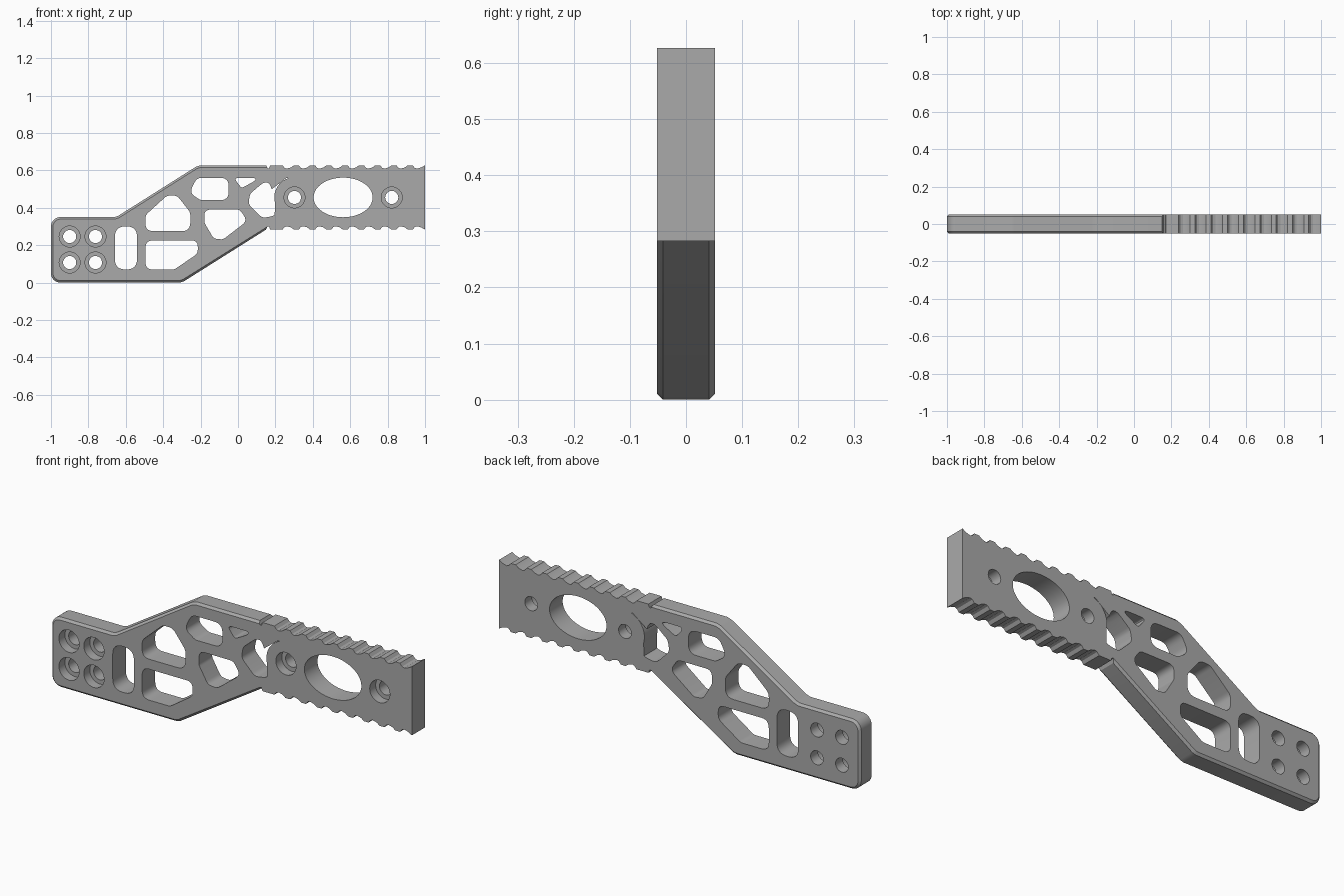
import bpy
import bmesh
from math import sin, cos, pi, tan
from mathutils import Vector

cube = bpy.data.objects.get("Cube")
if cube:
    bpy.data.objects.remove(cube, do_unlink=True)

HALF = 0.052                      # half of the plate thickness
TOP, MID = 0.627, 0.455           # grip top edge and grip centre line
LOW = 2 * MID - TOP
SEAM = 0.15                       # where the grip teeth begin

metal = bpy.data.materials.new("grey_metal")
metal.use_nodes = True
colour = (0.4, 0.4, 0.4, 1)
metal.diffuse_color = colour
metal.node_tree.nodes["Principled BSDF"].inputs["Base Color"].default_value = colour


def fillet(corners, radius, steps=6):
    """Round every corner of a polygon with a smooth blend."""
    points = [Vector(c) for c in corners]
    result = []
    for i, here in enumerate(points):
        before = points[i - 1] - here
        after = points[(i + 1) % len(points)] - here
        half_angle = before.angle(after) / 2
        reach = min(radius / tan(half_angle), before.length * 0.48, after.length * 0.48)
        start = here + before.normalized() * reach
        end = here + after.normalized() * reach
        for s in range(steps + 1):
            t = s / steps
            result.append(start * (1 - t) ** 2 + here * 2 * t * (1 - t) + end * t * t)
    return result


def ellipse(x, z, rx, rz, start=0.0, end=2 * pi, steps=40):
    return [(x + rx * cos(start + (end - start) * i / steps),
             z + rz * sin(start + (end - start) * i / steps)) for i in range(steps)]


def add_prism(bm, outline, front, back):
    """Extrude an x-z outline from y = front to y = back."""
    face = bm.faces.new([bm.verts.new((p[0], front, p[1])) for p in outline])
    moved = bmesh.ops.extrude_face_region(bm, geom=[face])["geom"]
    verts = [g for g in moved if isinstance(g, bmesh.types.BMVert)]
    bmesh.ops.translate(bm, verts=verts, vec=(0, back - front, 0))


def make_object(name, bm):
    bmesh.ops.recalc_face_normals(bm, faces=bm.faces[:])
    mesh = bpy.data.meshes.new(name)
    bm.to_mesh(mesh)
    bm.free()
    mesh.materials.append(metal)
    obj = bpy.data.objects.new(name, mesh)
    bpy.context.collection.objects.link(obj)
    return obj


# Toothed grip edge: steep drop, then a slow rise to a flat crest
teeth = [(SEAM, 0), (SEAM + 0.008, 0.016), (SEAM + 0.016, 0.016), (SEAM + 0.022, 0)]
for k in range(9):
    valley = 0.255 + k * 0.087
    teeth += [(valley - 0.017, 0), (valley - 0.006, 0.014), (valley + 0.006, 0.018),
              (valley + 0.028, 0.012), (valley + 0.044, 0)]
teeth[-1] = (1.0, 0)
upper = [(x, TOP - d) for x, d in teeth]
lower = [(x, LOW + d) for x, d in reversed(teeth)]

# Plate outline, with rounded corners at the mounting end
r = 0.05
outline = upper + lower
outline += [(-0.29, 0.006), (-0.31, 0)]
outline += ellipse(-1 + r, r, r, r, -pi / 2, -pi, 8) + [(-1, r)]
outline += ellipse(-1 + r, 0.35 - r, r, r, pi, pi / 2, 8) + [(-1 + r, 0.35)]
outline += [(-0.66, 0.35), (-0.64, 0.357), (-0.225, 0.619), (-0.2, TOP)]

bm = bmesh.new()
add_prism(bm, outline, -HALF, HALF)
rim = [e for e in bm.edges
       if abs(e.verts[0].co.y - e.verts[1].co.y) < 0.001
       and max(v.co.x for v in e.verts) < SEAM + 0.001]
bmesh.ops.bevel(bm, geom=rim, offset=0.011, segments=1, affect='EDGES')
plate = make_object("handle_plate", bm)

# Lightening windows through the plate
windows = [
    (0.055, [(-0.658, 0.07), (-0.54, 0.07), (-0.54, 0.3), (-0.658, 0.3)]),
    (0.045, [(-0.495, 0.275), (-0.255, 0.275), (-0.255, 0.375),
             (-0.325, 0.465), (-0.38, 0.465), (-0.495, 0.36)]),
    (0.04, [(-0.495, 0.07), (-0.34, 0.07), (-0.215, 0.155),
            (-0.215, 0.225), (-0.495, 0.225)]),
    (0.045, [(-0.26, 0.48), (-0.22, 0.56), (-0.05, 0.56),
             (-0.05, 0.44), (-0.2, 0.44), (-0.26, 0.48)][:5]),
    (0.035, [(-0.18, 0.39), (0.01, 0.39), (0.05, 0.33),
             (-0.08, 0.23), (-0.13, 0.235), (-0.18, 0.32)]),
    (0.015, [(-0.025, 0.56), (0.12, 0.56), (0.02, 0.505)]),
]
cut = bmesh.new()
for radius, corners in windows:
    add_prism(cut, fillet(corners, radius), -0.2, 0.2)

# Curved window that wraps around the first grip hole
crescent = ellipse(0.302, MID, 0.108, 0.108, pi * 0.6, pi * 1.13, 14)
crescent += fillet([(0.215, 0.36), (0.13, 0.345), (0.055, 0.42),
                    (0.065, 0.475), (0.165, 0.56)], 0.04)[4:]
add_prism(cut, crescent + [(0.26, 0.56)], -0.2, 0.2)

# Oval finger opening
add_prism(cut, ellipse(0.562, MID, 0.158, 0.106, steps=64), -0.2, 0.2)

# Bolt holes with counterbores on the front
bores = bmesh.new()
bolts = [(x, z) for x in (-0.9, -0.762) for z in (0.107, 0.246)]
bolts += [(0.302, MID), (0.822, MID)]
for x, z in bolts:
    add_prism(cut, ellipse(x, z, 0.035, 0.035, steps=32), -0.2, 0.2)
    add_prism(bores, ellipse(x, z, 0.056, 0.056, steps=32), -0.2, -0.005)

# Cut everything and bake the result
cutters = [make_object("window_cutter", cut), make_object("bore_cutter", bores)]
for cutter in cutters:
    cutter.hide_render = True
    mod = plate.modifiers.new("cut", 'BOOLEAN')
    mod.operation = 'DIFFERENCE'
    mod.solver = 'EXACT'
    mod.object = cutter
bpy.context.view_layer.update()
baked = bpy.data.meshes.new_from_object(plate.evaluated_get(bpy.context.evaluated_depsgraph_get()))
plate.modifiers.clear()
plate.data = baked
for cutter in cutters:
    bpy.data.objects.remove(cutter, do_unlink=True)

# Smooth round walls, crisp edges
bpy.ops.object.select_all(action='DESELECT')
plate.select_set(True)
bpy.context.view_layer.objects.active = plate
bpy.ops.object.shade_smooth_by_angle(angle=pi / 7)
